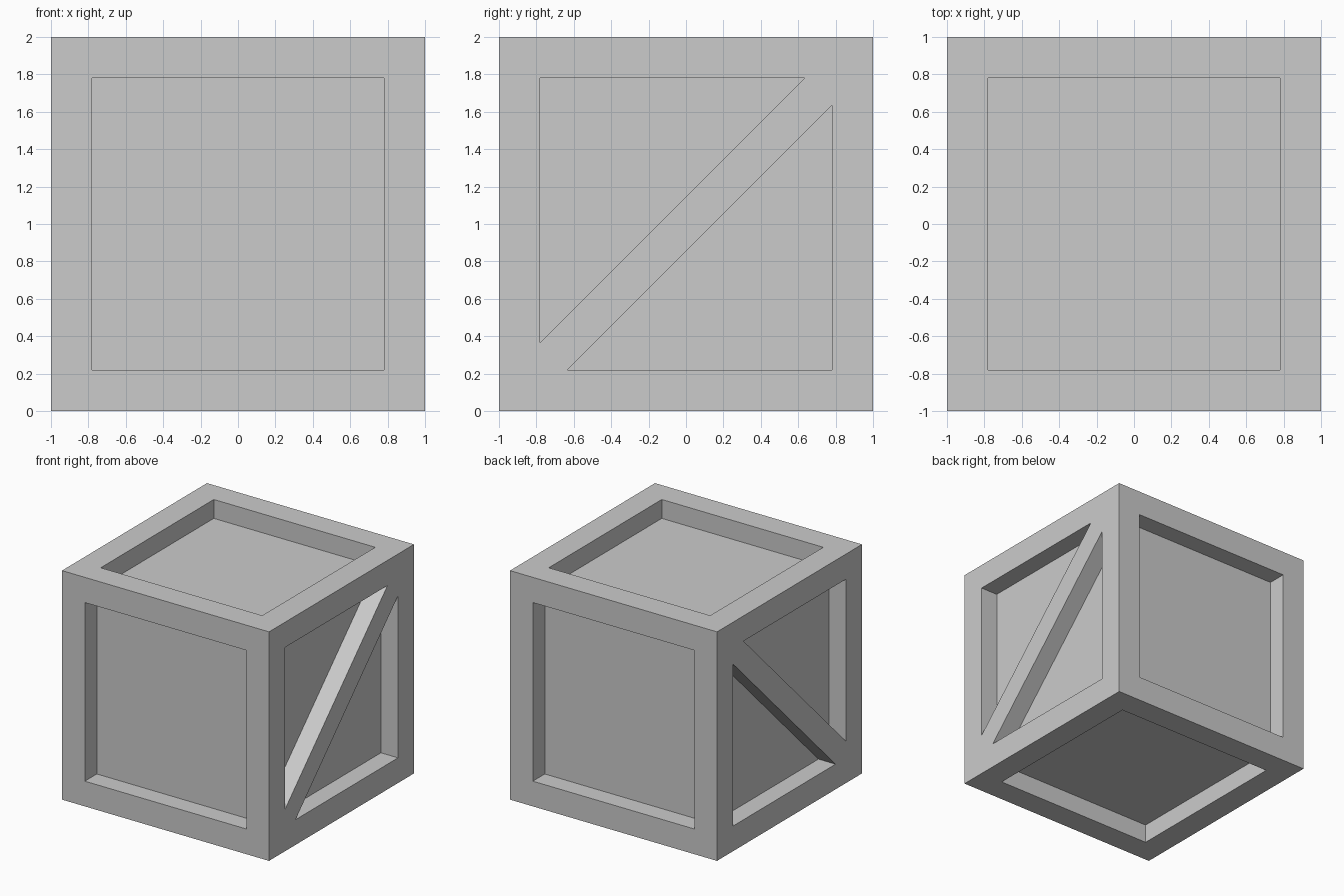
import bpy, bmesh
from math import radians
from mathutils import Matrix

if "Cube" in bpy.data.objects:
    bpy.data.objects.remove(bpy.data.objects["Cube"])

IN, DEPTH, BRACE = 0.78, 0.165, 0.145   # inner rim edge, recess depth, brace offset


def make_object(name, bm):
    bmesh.ops.recalc_face_normals(bm, faces=bm.faces)
    mesh = bpy.data.meshes.new(name)
    bm.to_mesh(mesh)
    bm.free()
    obj = bpy.data.objects.new(name, mesh)
    bpy.context.collection.objects.link(obj)
    return obj


def add_pocket(bm, outline, side, turn=Matrix()):
    """Prism over a (y, z) outline, reaching from the recess floor out past the side face."""
    rings = []
    for x in (side * (1 - DEPTH), side * 1.5):
        rings.append([bm.verts.new(turn @ Matrix.Translation((x, y, z)).translation)
                      for y, z in outline])
    n = len(outline)
    for ring in rings:
        bm.faces.new(ring)
    for i in range(n):
        j = (i + 1) % n
        bm.faces.new((rings[0][i], rings[0][j], rings[1][j], rings[1][i]))


# Crate body
bm = bmesh.new()
bmesh.ops.create_cube(bm, size=2)
crate = make_object("crate", bm)

# Pockets: squares on front, back, top and bottom; two triangles per side
# that leave a flush diagonal brace
square = [(-IN, -IN), (IN, -IN), (IN, IN), (-IN, IN)]
bm = bmesh.new()
for side in (-1, 1):
    for axis in 'YZ':
        add_pocket(bm, square, side, Matrix.Rotation(radians(90), 4, axis))
    for s in (-1, 1):
        add_pocket(bm, [(-IN * s, (BRACE - IN) * s), (-IN * s, IN * s),
                        ((IN - BRACE) * s, IN * s)], side)
cutter = make_object("pocket_cutter", bm)
cutter.hide_render = True

# Cut the pockets and discard the cutter
mod = crate.modifiers.new("pockets", 'BOOLEAN')
mod.operation = 'DIFFERENCE'
mod.solver = 'EXACT'
mod.use_self = True
mod.object = cutter
bpy.context.view_layer.objects.active = crate
crate.select_set(True)
bpy.ops.object.modifier_apply(modifier=mod.name)
bpy.data.objects.remove(cutter)

# Stand the crate on the floor
crate.data.transform(Matrix.Translation((0, 0, 1)))
